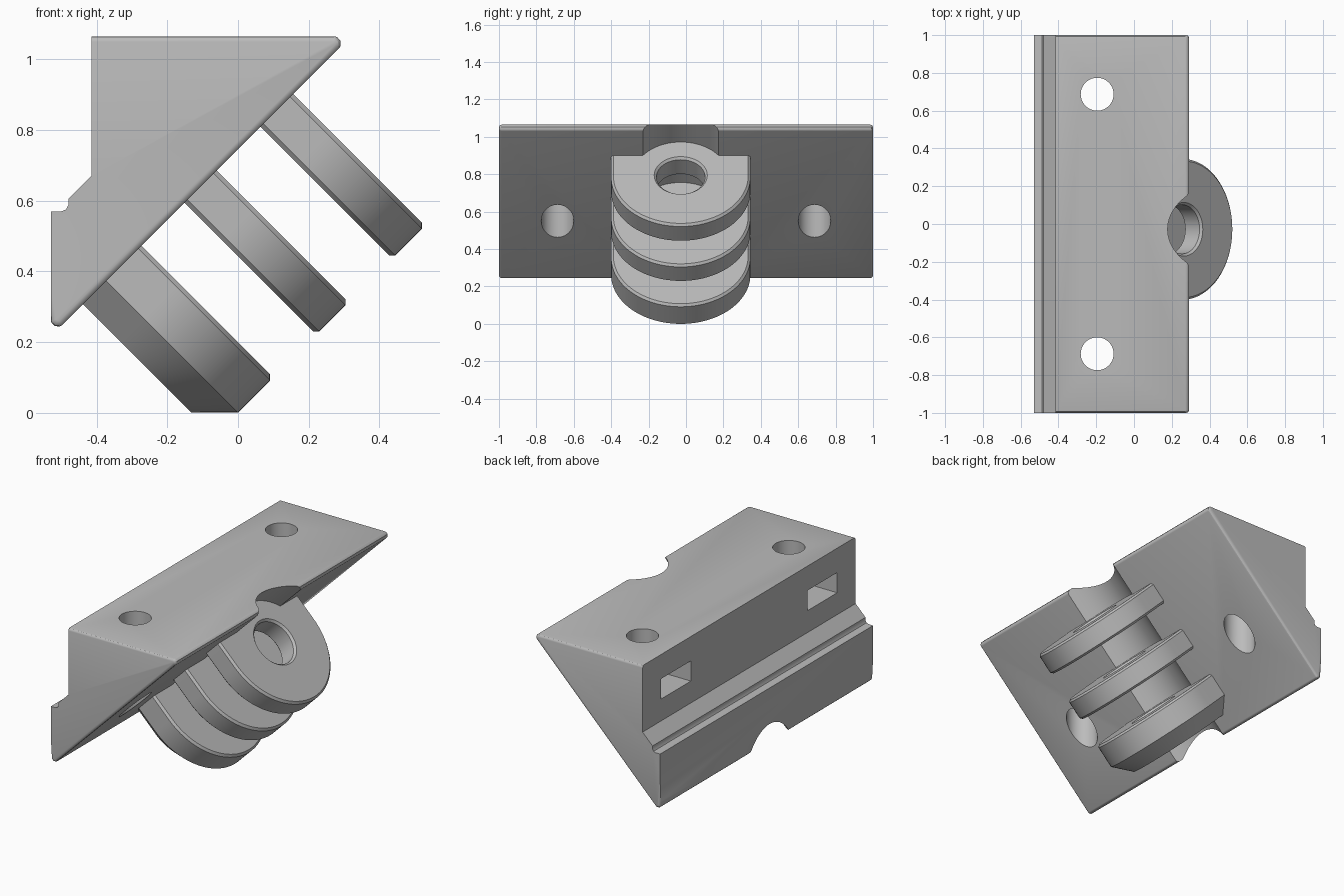
import bpy, bmesh
from math import pi, cos, sin, sqrt, radians
from mathutils import Vector, Matrix

old = bpy.data.objects.get("Cube")
if old:
    bpy.data.objects.remove(old, do_unlink=True)

grey = bpy.data.materials.new("plain grey")
grey.use_nodes = True
COLOUR = (0.5, 0.5, 0.5, 1)
grey.diffuse_color = COLOUR
next(n for n in grey.node_tree.nodes
     if n.type == 'BSDF_PRINCIPLED').inputs["Base Color"].default_value = COLOUR

# Frames: lug frame has X away from the sloped face, Z up along the slope
S = 1 / sqrt(2)
LUG = Matrix(((S, 0, S), (0, 1, 0), (-S, 0, S))).to_4x4()
SIDE = Matrix(((1, 0, 0), (0, 0, -1), (0, 1, 0))).to_4x4()   # profile in xz, swept along y
UP = Matrix.Identity(4)

PIVOT = (-0.375, -0.028)
R = 0.3725
ROOT = -0.645


def loft(name, layers, frame):
    """Closed solid through a stack of (height, outline) layers."""
    bm = bmesh.new()
    rings = [[bm.verts.new((p[0], p[1], h)) for p in pts] for h, pts in layers]
    for a, b in zip(rings, rings[1:]):
        for i in range(len(a)):
            j = (i + 1) % len(a)
            bm.faces.new((a[i], a[j], b[j], b[i]))
    bm.faces.new(rings[0][::-1])
    bm.faces.new(rings[-1])
    bm.transform(frame)
    bmesh.ops.recalc_face_normals(bm, faces=bm.faces)
    mesh = bpy.data.meshes.new(name)
    bm.to_mesh(mesh)
    bm.free()
    mesh.materials.append(grey)
    ob = bpy.data.objects.new(name, mesh)
    bpy.context.collection.objects.link(ob)
    return ob


def circle(centre, r, n=64, turn=0):
    return [(centre[0] + r * cos(turn + 2 * pi * i / n),
             centre[1] + r * sin(turn + 2 * pi * i / n)) for i in range(n)]


def fillet(before, corner, after, r, n=6):
    """Arc points that round off one corner of an outline."""
    c = Vector(corner)
    a, b = (Vector(before) - c).normalized(), (Vector(after) - c).normalized()
    half = a.angle(b) / 2
    mid = c + (a + b).normalized() * r / sin(half)
    start = c + a * r / (sin(half) / cos(half)) - mid
    end = c + b * r / (sin(half) / cos(half)) - mid
    return [tuple(mid + start.lerp(end, i / n).normalized() * r) for i in range(n + 1)]


def activate(ob):
    bpy.ops.object.select_all(action='DESELECT')
    ob.select_set(True)
    bpy.context.view_layer.objects.active = ob


def cut(ob, cutters):
    activate(ob)
    for c in cutters:
        mod = ob.modifiers.new("cut", 'BOOLEAN')
        mod.operation = 'DIFFERENCE'
        mod.solver = 'EXACT'
        mod.object = c
        bpy.ops.object.modifier_apply(modifier=mod.name)
        bpy.data.objects.remove(c, do_unlink=True)


def smooth(ob):
    activate(ob)
    bpy.ops.object.shade_smooth_by_angle(angle=radians(30))


# Wedge body: rounded tips on the slope, small ledge along the back
top, tip = (-0.415, 1.065), (0.32, 1.065)
foot, ledge = (-0.53, 0.215), (-0.53, 0.57)
outline = [top] + fillet(top, tip, foot, 0.02) + fillet(tip, foot, ledge, 0.02)
outline += [ledge, (-0.5, 0.57), (-0.487, 0.575), (-0.48, 0.588), (-0.48, 0.605), (-0.415, 0.67)]
body = loft("wedge_body", [(-1, outline), (1, outline)], SIDE)

# Soften the end edges of the top and the slope
bm = bmesh.new()
bm.from_mesh(body.data)
ends = []
for e in bm.edges:
    m = (e.verts[0].co + e.verts[1].co) / 2
    if abs(m.y) > 0.99 and (m.z > 1.06 or m.x - m.z > -0.8):
        ends.append(e)
bmesh.ops.bevel(bm, geom=ends, offset=0.015, segments=3, profile=0.5, affect='EDGES')
bm.to_mesh(body.data)
bm.free()

# Clearance scoop, screw holes and nut slots in the body
scoop = circle(PIVOT, 0.252, 96)
cutters = [loft("scoop_cutter", [(-0.6, scoop), (1.6, scoop)], LUG)]
for side in (-1, 1):
    spot = (-0.195, side * 0.687)
    shaft = circle(spot, 0.087)
    nut = circle(spot, 0.162, 6)
    slot = [(-0.7, spot[1] - 0.14), nut[5], nut[0], nut[1], (-0.7, spot[1] + 0.14)]
    cutters += [loft("screw_cutter", [(0, shaft), (1.5, shaft)], UP),
                loft("nut_slot_cutter", [(0.8, slot), (0.92, slot)], UP)]
cut(body, cutters)
smooth(body)


# Three round-ended lugs on the slope
def lug_outline(inset):
    r = R - inset
    arc = [(-R + r * cos(t), PIVOT[1] + r * sin(t))
           for t in (-pi / 2 + pi * i / 48 for i in range(49))]
    return [(ROOT, PIVOT[1] - r)] + arc + [(ROOT, PIVOT[1] + r)]


E = 0.012
for name, low, high, chamfer in (("lower_lug", -0.093, 0.141, 0.093),
                                 ("middle_lug", 0.313, 0.442, E),
                                 ("upper_lug", 0.617, 0.748, E)):
    layers = [(low, chamfer), (low + chamfer, 0), (high - E, 0), (high, E)]
    lug = loft(name, [(h, lug_outline(i)) for h, i in layers], LUG)
    # Bolt hole with flared rims
    bore = [(low - E, 0.154), (low + E, 0.13), (high - E, 0.13), (high + E, 0.154)]
    cutters = [loft("bolt_cutter", [(h, circle(PIVOT, r)) for h, r in bore], LUG)]
    if name == "lower_lug":
        socket = circle(PIVOT, 0.23, 6, pi / 6)
        cutters.append(loft("nut_socket_cutter", [(low - 0.1, socket), (0.02, socket)], LUG))
    cut(lug, cutters)
    smooth(lug)
